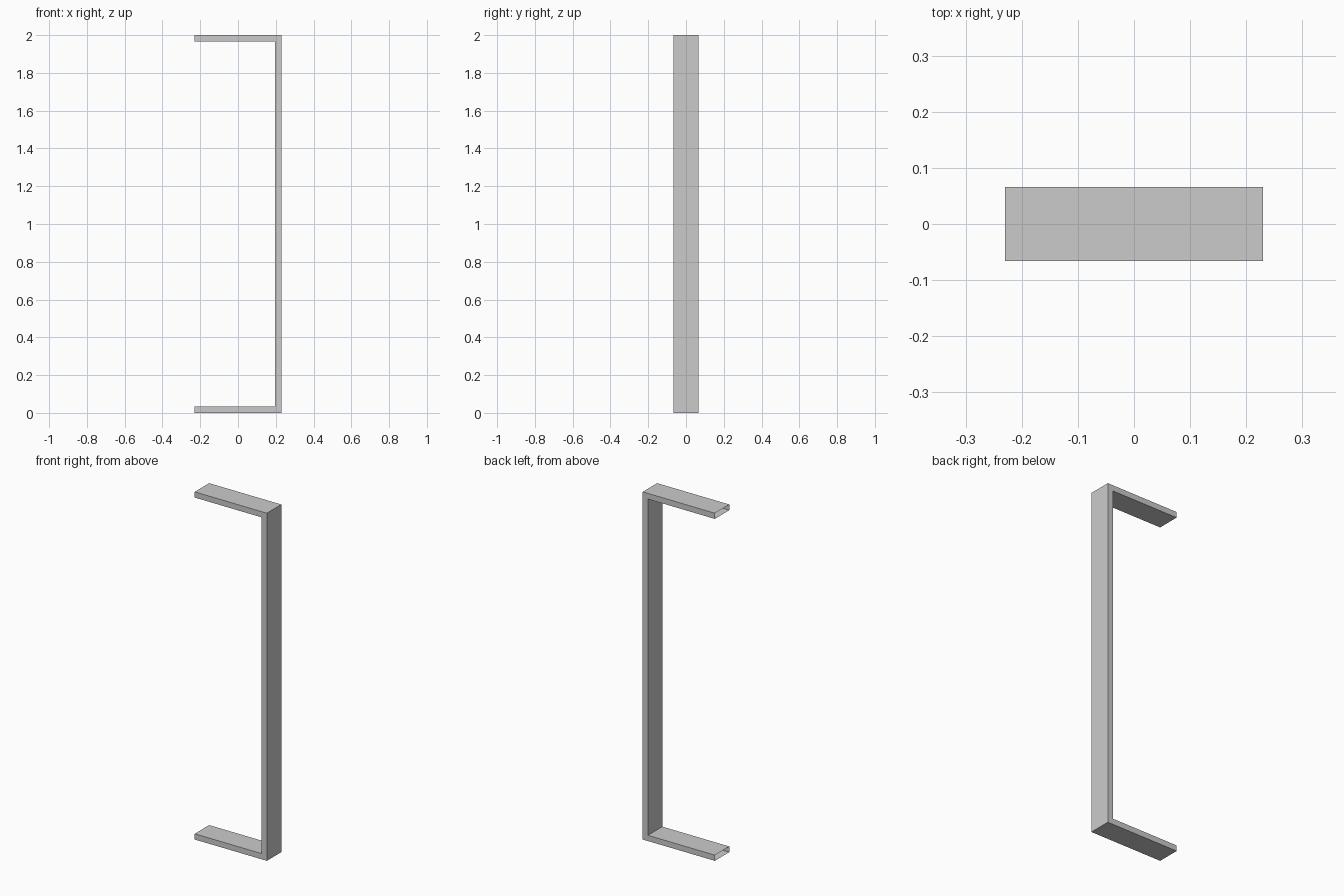
import bpy, bmesh

if "Cube" in bpy.data.objects:
    bpy.data.objects.remove(bpy.data.objects["Cube"])

W, D, H, T = 0.2295, 0.0655, 2.0, 0.033  # half width, half depth, height, tube thickness

# Outer and inner lines of the C-shaped path, in x and z
outer = [(-W, 0), (W, 0), (W, H), (-W, H)]
inner = [(-W, T), (W - T, T), (W - T, H - T), (-W, H - T)]

# Rectangular tube swept along the path with mitred corners and open ends
bm = bmesh.new()
rings = []
for (ox, oz), (ix, iz) in zip(outer, inner):
    corners = [(ox, -D, oz), (ox, D, oz), (ix, D, iz), (ix, -D, iz)]
    rings.append([bm.verts.new(c) for c in corners])
for a, b in zip(rings, rings[1:]):
    for i in range(4):
        j = (i + 1) % 4
        bm.faces.new((a[i], a[j], b[j], b[i]))
bmesh.ops.recalc_face_normals(bm, faces=bm.faces)

mesh = bpy.data.meshes.new("bracket_tube")
bm.to_mesh(mesh)
bm.free()
bpy.context.collection.objects.link(bpy.data.objects.new("bracket_tube", mesh))
